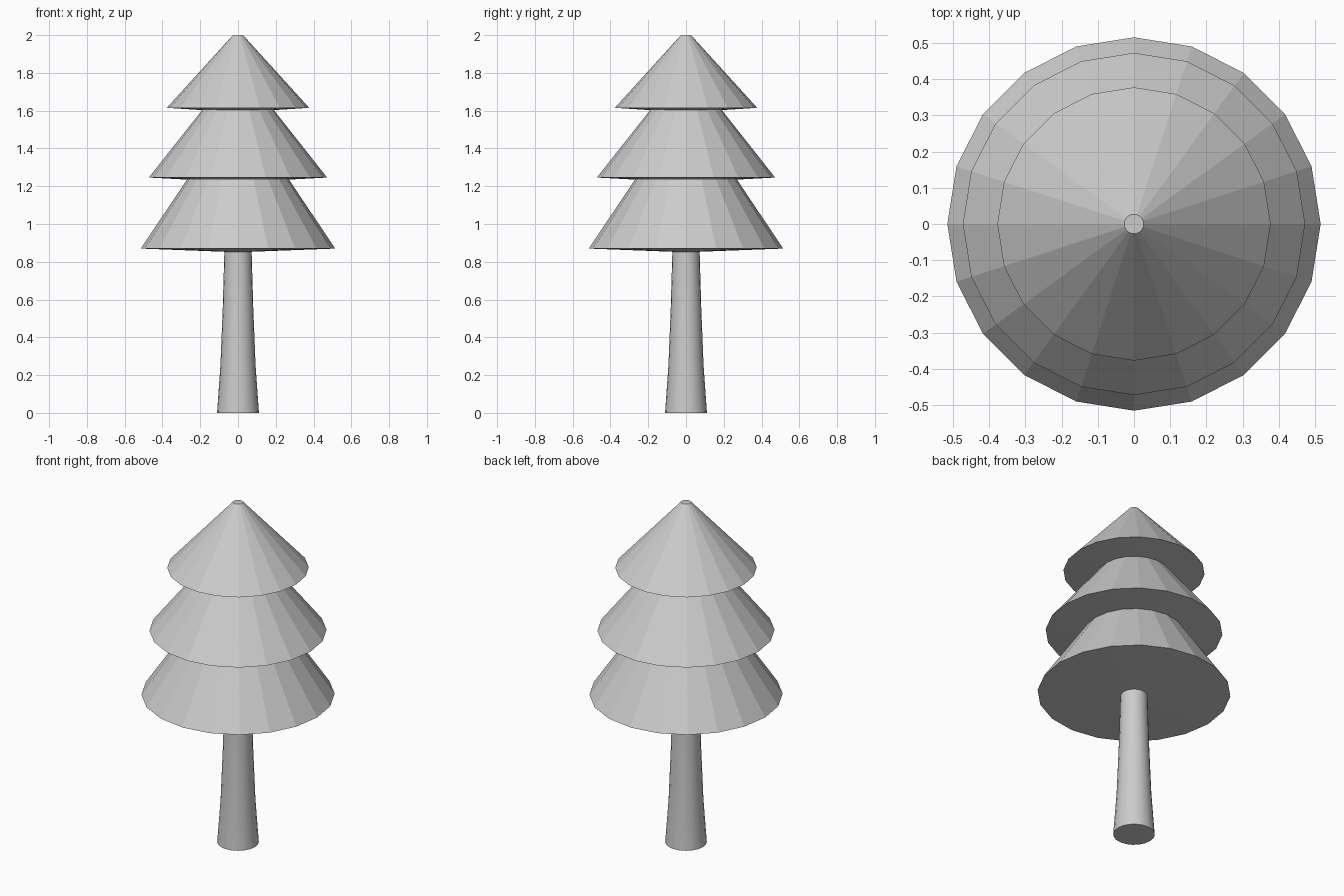
import bpy
import math

old = bpy.data.objects.get("Cube")
if old:
    bpy.data.objects.remove(old, do_unlink=True)

SIDES = 20

grey = bpy.data.materials.new("plain grey")
grey.use_nodes = True
color = (0.6, 0.6, 0.6, 1)
grey.diffuse_color = color
grey.node_tree.nodes["Principled BSDF"].inputs["Base Color"].default_value = color


def lathe(name, profile, smooth=False):
    """Turn (radius, height) points, listed bottom to top, into a capped solid."""
    verts, faces = [], []
    for radius, z in profile:
        for i in range(SIDES):
            a = math.tau * i / SIDES
            verts.append((radius * math.cos(a), radius * math.sin(a), z))
    for ring in range(len(profile) - 1):
        low, high = ring * SIDES, (ring + 1) * SIDES
        for i in range(SIDES):
            j = (i + 1) % SIDES
            faces.append((low + i, low + j, high + j, high + i))
    last = (len(profile) - 1) * SIDES
    faces.append(tuple(reversed(range(SIDES))))
    faces.append(tuple(range(last, last + SIDES)))
    mesh = bpy.data.meshes.new(name)
    mesh.from_pydata(verts, [], faces)
    mesh.materials.append(grey)
    obj = bpy.data.objects.new(name, mesh)
    bpy.context.collection.objects.link(obj)
    if smooth:
        bpy.ops.object.select_all(action="DESELECT")
        obj.select_set(True)
        bpy.context.view_layer.objects.active = obj
        bpy.ops.object.shade_smooth_by_angle(angle=math.radians(40))
    return obj


# Trunk flaring gently towards the ground
lathe("trunk", [(0.111, 0), (0.093, 0.25), (0.081, 0.55), (0.072, 0.86)], smooth=True)

# Three flat-faced tiers with shallow conical undersides
lathe("foliage", [
    (0.072, 0.853), (0.515, 0.87),
    (0.27, 1.235), (0.472, 1.246),
    (0.19, 1.603), (0.377, 1.615),
    (0.027, 2.0),
])
